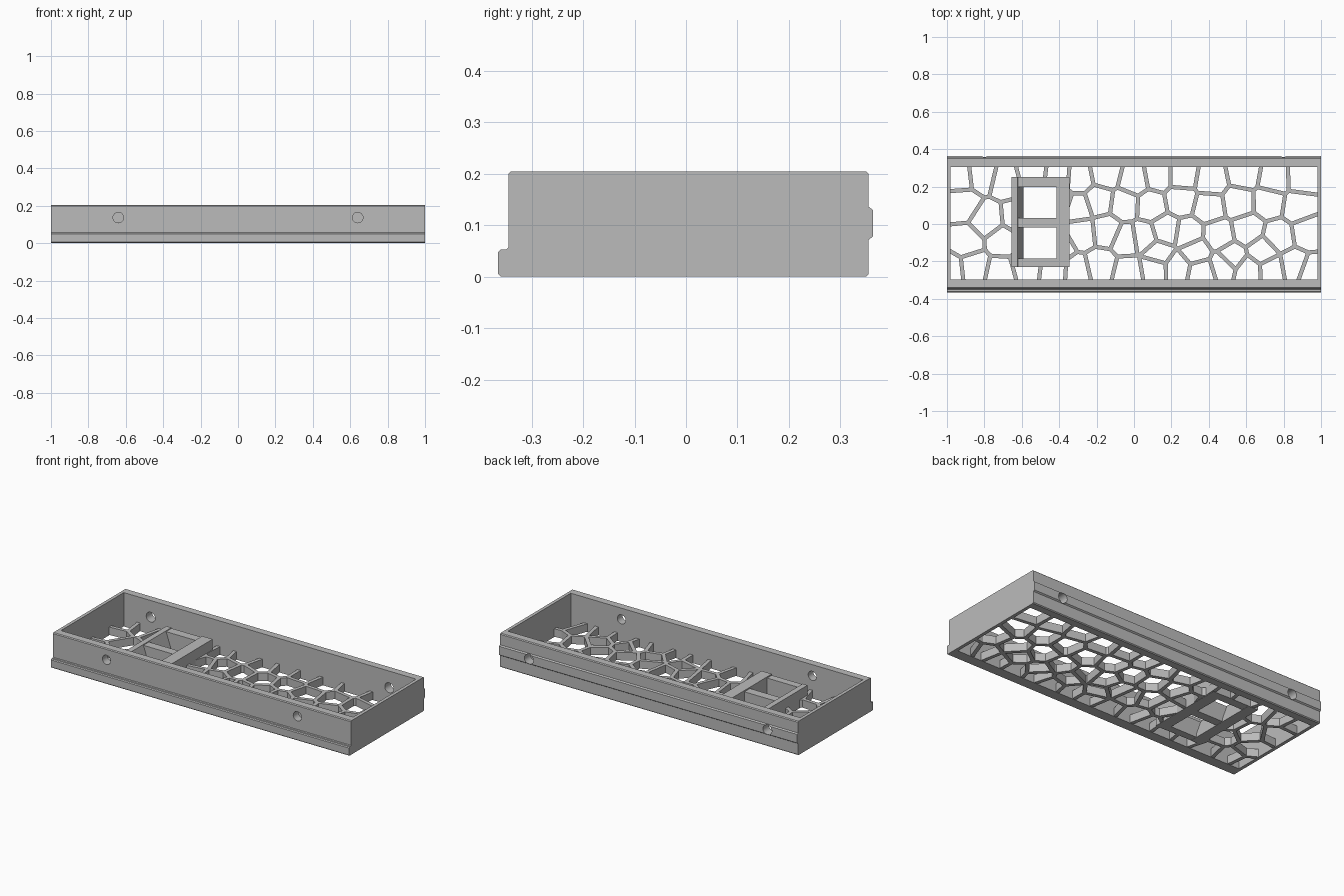
import bpy, bmesh, math
from mathutils import Vector

cube = bpy.data.objects.get("Cube")
if cube:
    bpy.data.objects.remove(cube, do_unlink=True)

grey = bpy.data.materials.new("plain grey")
grey.use_nodes = True
grey.diffuse_color = (0.5, 0.5, 0.5, 1)
grey.node_tree.nodes["Principled BSDF"].inputs["Base Color"].default_value = grey.diffuse_color

AXES = {
    "x": lambda u, v, w: (w, u, v),
    "y": lambda u, v, w: (u, w, v),
    "z": lambda u, v, w: (u, v, w),
}


def prisms(name, outlines, axis, low, high):
    """Extrude one or more closed outlines along an axis into one mesh."""
    place = AXES[axis]
    bm = bmesh.new()
    for outline in outlines:
        a = [bm.verts.new(place(u, v, low)) for u, v in outline]
        b = [bm.verts.new(place(u, v, high)) for u, v in outline]
        bm.faces.new(a)
        bm.faces.new(b[::-1])
        for i in range(len(a)):
            j = (i + 1) % len(a)
            bm.faces.new((a[i], b[i], b[j], a[j]))
    bmesh.ops.recalc_face_normals(bm, faces=bm.faces)
    mesh = bpy.data.meshes.new(name)
    bm.to_mesh(mesh)
    bm.free()
    mesh.materials.append(grey)
    obj = bpy.data.objects.new(name, mesh)
    bpy.context.collection.objects.link(obj)
    return obj


def rect(x0, x1, y0, y1):
    return [(x0, y0), (x1, y0), (x1, y1), (x0, y1)]


def circle(x, y, r, sides=32):
    steps = [math.tau * i / sides for i in range(sides)]
    return [(x + r * math.cos(t), y + r * math.sin(t)) for t in steps]


def cut(target, *cutters):
    """Subtract the cutters for good, then discard them."""
    for cutter in cutters:
        cutter.hide_render = True
        mod = target.modifiers.new("cut", "BOOLEAN")
        mod.operation, mod.solver, mod.object = "DIFFERENCE", "EXACT", cutter
    graph = bpy.context.evaluated_depsgraph_get()
    mesh = bpy.data.meshes.new_from_object(target.evaluated_get(graph))
    target.modifiers.clear()
    target.data = mesh
    for cutter in cutters:
        bpy.data.objects.remove(cutter, do_unlink=True)


# Inner opening of the tray
X_IN, Y_FRONT, Y_BACK = 0.98, -0.296, 0.306

# Walls: one side profile with front ledge and back ridge, run along the length
c = 0.005
profile = [
    (-0.365 + c, 0), (0.355 - c, 0), (0.355, c),
    (0.355, 0.072), (0.363, 0.078), (0.363, 0.13), (0.355, 0.136),
    (0.355, 0.205 - c), (0.355 - c, 0.205), (-0.345 + c, 0.205), (-0.345, 0.205 - c),
    (-0.345, 0.057), (-0.349, 0.053), (-0.365 + c, 0.053), (-0.365, 0.048), (-0.365, c),
]
walls = prisms("tray_walls", [profile], "x", -1, 1)
cut(
    walls,
    prisms("opening", [rect(-X_IN, X_IN, Y_FRONT, Y_BACK)], "z", -1, 1),
    prisms("front_holes", [circle(s * 0.64, 0.137, 0.028) for s in (-1, 1)], "y", -0.5, 0),
    prisms("back_holes", [circle(s * 0.8, 0.104, 0.03) for s in (-1, 1)], "y", 0, 0.5),
)
bpy.context.view_layer.objects.active = walls
walls.select_set(True)
bpy.ops.object.shade_smooth_by_angle(angle=math.radians(30))
walls.select_set(False)

# Lattice floor: cell centres by row, height first, then positions along the length
ROWS = [
    (0.25, [-0.93, -0.82, -0.68, -0.55, -0.4, -0.3, -0.15, 0, 0.13, 0.26, 0.41, 0.59, 0.75, 0.9]),
    (0.11, [-0.92, -0.4, -0.3, -0.19, -0.05, 0.09, 0.25, 0.4, 0.56, 0.72, 0.88]),
    (0.02, [-0.78, -0.63]),
    (-0.05, [-0.28, -0.15, 0.05, 0.17, 0.29, 0.45, 0.61, 0.77, 0.93]),
    (-0.1, [-0.9, -0.7, -0.4, -0.04]),
    (-0.16, [0.13, 0.33, 0.52, 0.69]),
    (-0.24, [-0.98, -0.86, -0.71, -0.58, -0.42, -0.31, -0.18, -0.03, 0.11, 0.23,
             0.36, 0.48, 0.61, 0.74, 0.85, 0.95]),
]
seeds = []
for y, xs in ROWS:
    for i, x in enumerate(xs):
        seeds.append(Vector((x, y + 0.02 * math.sin(2.4 * i))))


def clip(outline, point, normal):
    """Keep the part of a convex outline behind a line."""
    kept = []
    for i, p in enumerate(outline):
        q = outline[(i + 1) % len(outline)]
        dp, dq = (p - point).dot(normal), (q - point).dot(normal)
        if dp <= 0:
            kept.append(p)
        if dp * dq < 0:
            kept.append(p.lerp(q, dp / (dp - dq)))
    return kept


RIB = 0.022
cells = []
for seed in seeds:
    cell = [Vector(p) for p in rect(-X_IN - 0.015, X_IN + 0.015, Y_FRONT - 0.02, Y_BACK + 0.02)]
    for other in seeds:
        if other is not seed and cell:
            normal = (other - seed).normalized()
            cell = clip(cell, (seed + other) / 2 - normal * RIB / 2, normal)
    if len(cell) > 2:
        cells.append(cell)

floor = prisms("lattice_floor", [rect(-X_IN - 0.005, X_IN + 0.005, Y_FRONT - 0.005, Y_BACK + 0.005)],
               "z", 0.002, 0.05)
cut(
    floor,
    prisms("cells", cells, "z", -0.1, 0.2),
    prisms("holder_gap", [rect(-0.63, -0.36, -0.22, 0.24)], "z", -0.1, 0.2),
)

# Holder frame: two rails, the left one with a sloped inner side, and three crossbars
TOP = 0.11
left_rail = [(-0.655, 0), (-0.59, 0), (-0.59, 0.02), (-0.622, TOP), (-0.655, TOP)]
prisms("holder_left_rail", [left_rail], "y", -0.23, 0.25)
prisms("holder_right_rail", [rect(-0.415, -0.345, 0, TOP + 0.004)], "y", -0.23, 0.25)
for name, y0, y1 in (("front", -0.23, -0.185), ("middle", -0.02, 0.033), ("back", 0.197, 0.25)):
    prisms("holder_" + name + "_crossbar", [rect(-0.625, -0.41, y0, y1)], "z", 0.001, TOP - 0.004)
